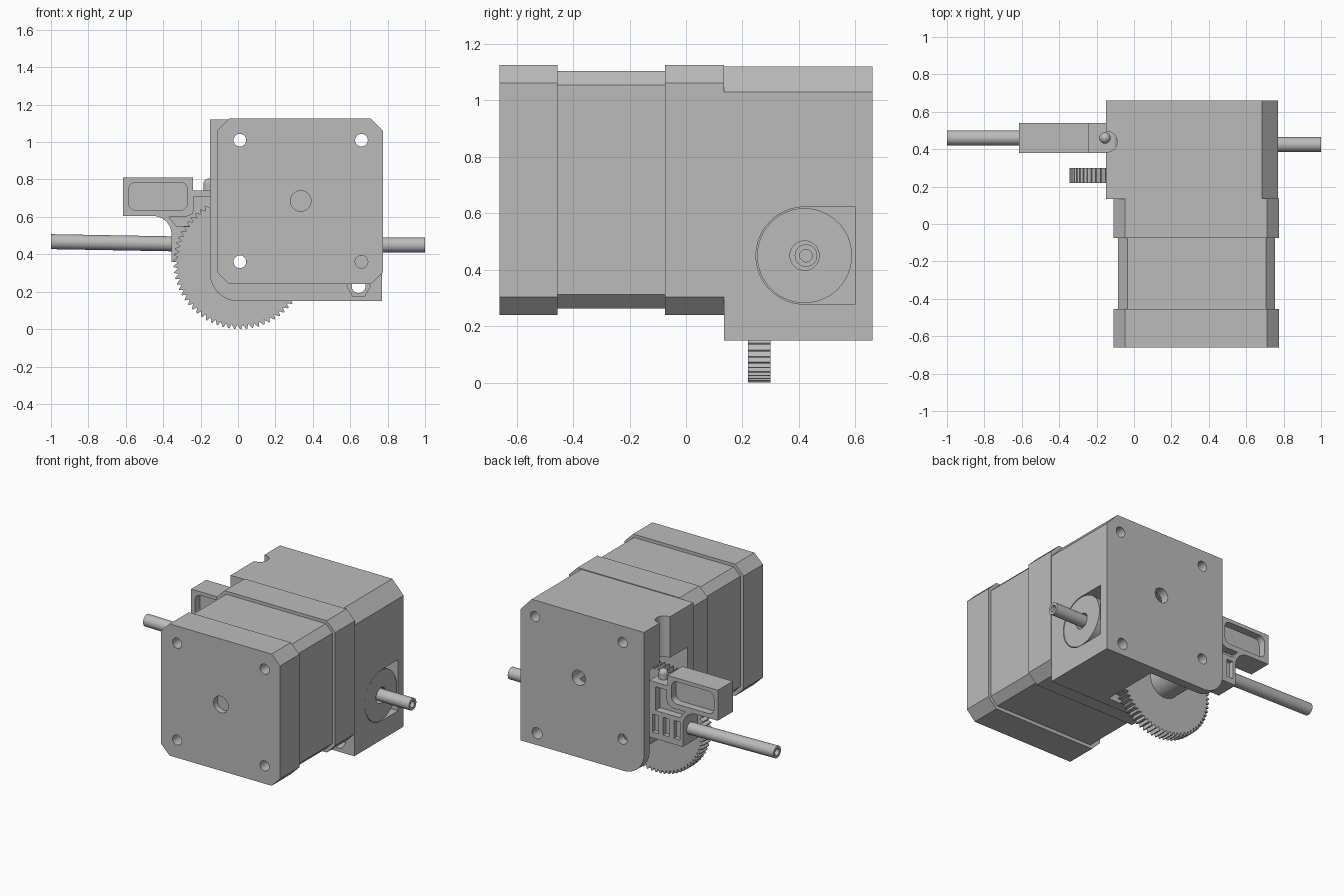
import bpy, bmesh
from math import sin, cos, pi, radians
from mathutils import Vector

if "Cube" in bpy.data.objects:
    bpy.data.objects.remove(bpy.data.objects["Cube"], do_unlink=True)

grey = bpy.data.materials.new("plain grey")
grey.use_nodes = True
colour = (0.5, 0.5, 0.5, 1)
grey.diffuse_color = colour
grey.node_tree.nodes["Principled BSDF"].inputs["Base Color"].default_value = colour
parts = []


# Profile helpers
def arc(u, v, r, start, end, n=12):
    steps = [radians(start + (end - start) * i / n) for i in range(n + 1)]
    return [(u + r * cos(a), v + r * sin(a)) for a in steps]


def circle(u, v, r, n=32):
    return arc(u, v, r, 0, 360, n)[:-1]


def rect(u0, u1, v0, v1):
    return [(u0, v0), (u1, v0), (u1, v1), (u0, v1)]


def chamfered(u0, u1, v0, v1, c):
    return [(u0 + c, v0), (u1 - c, v0), (u1, v0 + c), (u1, v1 - c),
            (u1 - c, v1), (u0 + c, v1), (u0, v1 - c), (u0, v0 + c)]


def rounded(u0, u1, v0, v1, r):
    return (arc(u0 + r, v0 + r, r, 180, 270, 6) + arc(u1 - r, v0 + r, r, 270, 360, 6)
            + arc(u1 - r, v1 - r, r, 0, 90, 6) + arc(u0 + r, v1 - r, r, 90, 180, 6))


# Extrude a flat profile along one axis, then cut it with other profiles
def solid(name, profile, axis, start, end):
    place = {"x": lambda u, v, t: (t, u, v), "y": lambda u, v, t: (u, t, v),
             "z": lambda u, v, t: (u, v, t)}[axis]
    bm = bmesh.new()
    rings = [[bm.verts.new(place(u, v, t)) for u, v in profile] for t in (start, end)]
    n = len(profile)
    bm.faces.new(rings[0])
    bm.faces.new(rings[1])
    for i in range(n):
        j = (i + 1) % n
        bm.faces.new((rings[0][i], rings[0][j], rings[1][j], rings[1][i]))
    bmesh.ops.recalc_face_normals(bm, faces=bm.faces)
    mesh = bpy.data.meshes.new(name)
    bm.to_mesh(mesh)
    bm.free()
    ob = bpy.data.objects.new(name, mesh)
    bpy.context.collection.objects.link(ob)
    return ob


def part(name, profile, axis, start, end, cuts=()):
    ob = solid(name, profile, axis, start, end)
    cutters = [solid("cutter", *cut) for cut in cuts]
    for cutter in cutters:
        cutter.hide_render = True
        mod = ob.modifiers.new("cut", "BOOLEAN")
        mod.operation, mod.solver, mod.object = "DIFFERENCE", "EXACT", cutter
    if cutters:
        bpy.context.view_layer.update()
        graph = bpy.context.evaluated_depsgraph_get()
        mesh = bpy.data.meshes.new_from_object(ob.evaluated_get(graph))
        ob.modifiers.clear()
        ob.data = mesh
        for cutter in cutters:
            bpy.data.objects.remove(cutter, do_unlink=True)
    ob.data.materials.clear()
    ob.data.materials.append(grey)
    parts.append(ob)
    return ob


# Motor: end caps around a slightly slimmer core, with screw holes
through = [(circle(x, z, 0.034), "y", -1, 1)
           for x, z in ((0.01, 1.01), (0.66, 1.01), (0.01, 0.36))]
blind = (circle(0.66, 0.36, 0.034), "y", -1, -0.5)
shaft_recess = (circle(0.335, 0.685, 0.055), "y", -1, -0.62)
cap = chamfered(-0.11, 0.775, 0.24, 1.125, 0.063)
core = chamfered(-0.085, 0.755, 0.263, 1.104, 0.05)
part("motor_front_cap", cap, "y", -0.66, -0.455, through + [blind, shaft_recess])
part("motor_core", core, "y", -0.455, -0.075, through)
part("motor_rear_cap", cap, "y", -0.075, 0.135, through)

# Housing: open on its left and bottom for the gear, pocketed for the bearing
outline = (arc(0, 0.3, 0.15, 180, 270)
           + [(0.77, 0.15), (0.77, 1.03), (0.685, 1.12), (-0.15, 1.12)])
pocket = arc(0.42, 0.45, 0.172, 90, 270, 32) + [(0.6, 0.278), (0.6, 0.622)]
lug_hole = (circle(-0.145, 0.44, 0.055), "z", 0.6, 1.3)
part("housing", outline, "y", 0.135, 0.66, through + [
    (rect(-0.4, 0.37, 0.1, 0.845), "y", 0.2, 0.6),
    (pocket, "x", 0.6, 0.9),
    (circle(0.335, 0.685, 0.05), "y", 0.55, 0.8),
    (circle(0.645, 0.23, 0.037), "y", 0, 0.8),
    (circle(0.645, 0.23, 0.063, 6), "y", 0, 0.22),
    lug_hole])

# Lug that guides the tension screw
lug = [(-0.15, 0.6)] + arc(-0.145, 0.44, 0.13, 135, 268, 20) + [(-0.15, 0.31)]
part("screw_lug", lug, "z", 0.845, 1.12, [
    (rect(-0.205, -0.1, 0.2, 0.7), "z", 0.87, 1.08), lug_hole])

# Toothed drive gear with a hollow hub
teeth = 70
saw = []
for i in range(teeth):
    for step, r in ((0, 0.331), (0.55, 0.355), (0.75, 0.355)):
        a = 2 * pi * (i + step) / teeth
        saw.append((0.01 + r * cos(a), 0.355 + r * sin(a)))
bore = (circle(0.01, 0.36, 0.036), "y", 0, 0.9)
part("drive_gear", saw, "y", 0.22, 0.3, [bore])
part("gear_hub", circle(0.01, 0.355, 0.11), "y", 0.3, 0.59, [bore])

# Idler arm: hollowed handle, curved neck and a slotted lower block
arm = ([(-0.615, 0.605), (-0.615, 0.81), (-0.24, 0.81), (-0.24, 0.74),
        (-0.105, 0.74), (-0.105, 0.36), (-0.355, 0.36)]
       + arc(-0.455, 0.505, 0.1, 0, 90))
handle_pocket = rounded(-0.585, -0.27, 0.635, 0.785, 0.04)
neck_pocket = [(-0.37, 0.6), (-0.28, 0.6), (-0.245, 0.615), (-0.235, 0.64), (-0.235, 0.71),
               (-0.15, 0.71), (-0.15, 0.55), (-0.33, 0.55)]
arm_cuts = []
for near, far in ((0.3, 0.43), (0.49, 0.6)):
    arm_cuts += [(handle_pocket, "y", near, far), (neck_pocket, "y", near, far)]
for x in (-0.31, -0.23, -0.15):
    arm_cuts.append((rect(x - 0.022, x + 0.022, 0.4, 0.52), "y", 0.51, 0.6))
part("idler_arm", arm, "y", 0.38, 0.54, arm_cuts)

# Round-topped tension stud
stud = part("tension_stud", circle(-0.155, 0.46, 0.03, 20), "z", 0.72, 0.775)
bm = bmesh.new()
bm.from_mesh(stud.data)
dome = bmesh.ops.create_uvsphere(bm, u_segments=20, v_segments=10, radius=0.03)
bmesh.ops.translate(bm, verts=dome["verts"], vec=Vector((-0.155, 0.46, 0.775)))
bm.to_mesh(stud.data)
bm.free()

# Bearing disc in the side pocket
part("bearing_disc", circle(0.42, 0.45, 0.168, 48), "x", 0.61, 0.768,
     [(circle(0.42, 0.45, 0.052), "x", 0.5, 0.9)])

# Feed tubes; the outer one climbs slightly towards its tip
part("inner_feed_tube", circle(0.425, 0.45, 0.04), "x", 0.4, 1.0,
     [(circle(0.425, 0.45, 0.022), "x", 0, 1.2)])
tube = part("outer_feed_tube", circle(0.46, 0.455, 0.04), "x", -1.0, -0.3,
            [(circle(0.46, 0.455, 0.022), "x", -1.2, 0)])
for v in tube.data.vertices:
    v.co.z -= 0.018 * (v.co.x + 0.3)

# Smooth curved walls, keep machined edges crisp
bpy.ops.object.select_all(action="DESELECT")
for ob in parts:
    ob.select_set(True)
bpy.context.view_layer.objects.active = parts[0]
bpy.ops.object.shade_smooth_by_angle(angle=radians(25))
